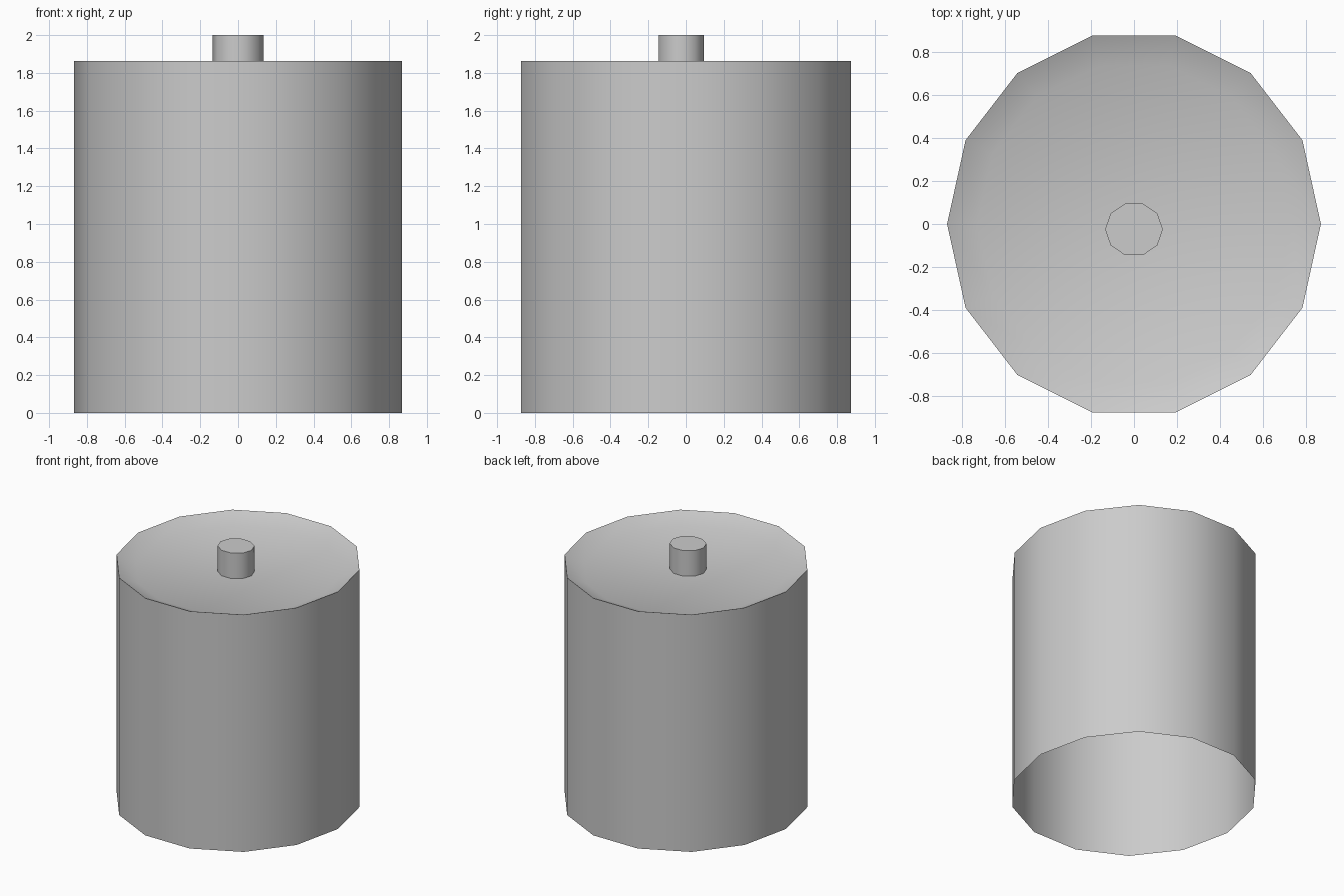
import bpy, bmesh, math

if "Cube" in bpy.data.objects:
    bpy.data.objects.remove(bpy.data.objects["Cube"])


def stacked_shell(name, sides, rings, cy=0.0):
    """Skin elliptical rings (rx, ry, z) from bottom to top and cap the last one."""
    bm = bmesh.new()
    loops = []
    for rx, ry, z in rings:
        loops.append([bm.verts.new((rx * math.cos(2 * math.pi * i / sides),
                                    cy + ry * math.sin(2 * math.pi * i / sides), z))
                      for i in range(sides)])
    for a, b in zip(loops, loops[1:]):
        for i in range(sides):
            j = (i + 1) % sides
            bm.faces.new((a[i], a[j], b[j], b[i]))
    bm.faces.new(loops[-1])
    mesh = bpy.data.meshes.new(name)
    bm.to_mesh(mesh)
    bm.free()
    obj = bpy.data.objects.new(name, mesh)
    bpy.context.collection.objects.link(obj)
    bpy.ops.object.select_all(action='DESELECT')
    obj.select_set(True)
    bpy.context.view_layer.objects.active = obj
    bpy.ops.object.shade_smooth_by_angle(angle=math.radians(40))
    return obj


# Canister body: open underneath, with a shallow dished top
RX, RY = 0.868, 0.897
stacked_shell("canister_body", 14, [
    (RX, RY, 0.0),
    (RX, RY, 1.862),
    (RX * 0.84, RY * 0.84, 1.80),
])

# Terminal knob standing in the dish, slightly towards the front
stacked_shell("top_knob", 10, [
    (0.134, 0.126, 1.80),
    (0.134, 0.126, 2.0),
], cy=-0.025)
